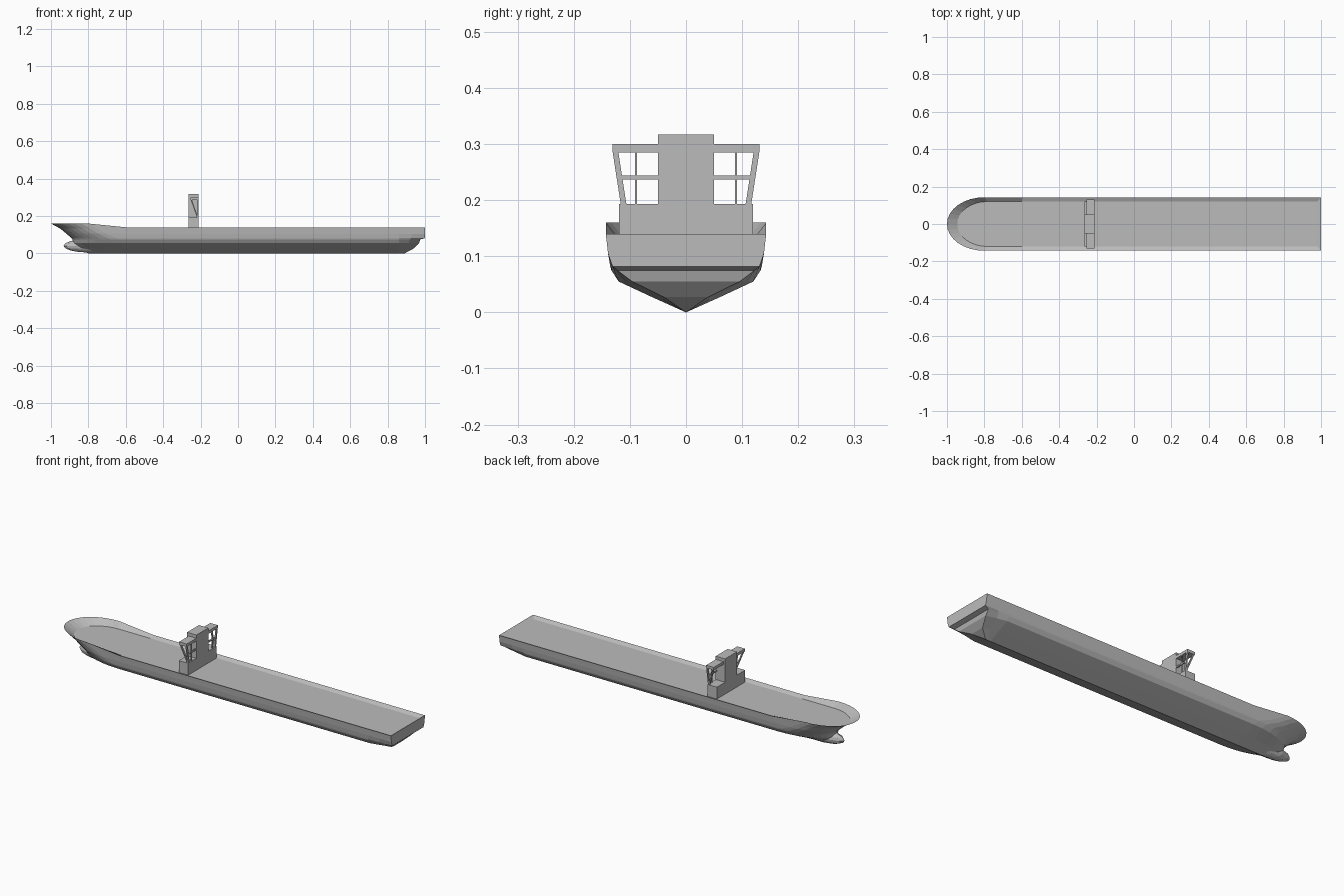
import bpy, bmesh
from math import sin, cos, pi
from mathutils import Vector, Matrix

old = bpy.data.objects.get("Cube")
if old:
    bpy.data.objects.remove(old, do_unlink=True)

grey = bpy.data.materials.new("plain grey")
grey.use_nodes = True
COLOR = (0.5, 0.5, 0.5, 1)
grey.diffuse_color = COLOR
grey.node_tree.nodes["Principled BSDF"].inputs["Base Color"].default_value = COLOR


def finish(name, bm, mirror=False):
    """Turn a bmesh into a flat shaded object, mirrored across the keel on request."""
    bmesh.ops.recalc_face_normals(bm, faces=bm.faces)
    mesh = bpy.data.meshes.new(name)
    bm.to_mesh(mesh)
    bm.free()
    mesh.materials.append(grey)
    obj = bpy.data.objects.new(name, mesh)
    bpy.context.collection.objects.link(obj)
    if mirror:
        mod = obj.modifiers.new("mirror", 'MIRROR')
        mod.use_axis = (False, True, False)
        mod.merge_threshold = 0.0005
    return obj


def box(name, low, high, mirror=False):
    low, high = Vector(low), Vector(high)
    bm = bmesh.new()
    bmesh.ops.create_cube(bm, size=1)
    bm.transform(Matrix.Translation((low + high) / 2) @ Matrix.Diagonal((*(high - low), 1)))
    return finish(name, bm, mirror)


def bar(name, start, end, width, depth):
    """Square bar between two points, on both sides of the ship."""
    start, end = Vector(start), Vector(end)
    span = end - start
    bm = bmesh.new()
    bmesh.ops.create_cube(bm, size=1)
    turn = Vector((0, 0, 1)).rotation_difference(span).to_matrix().to_4x4()
    bm.transform(Matrix.Translation((start + end) / 2) @ turn
                 @ Matrix.Diagonal((depth, width, span.length, 1)))
    return finish(name, bm, True)


# Hull waterlines: height, half width, bow x, entry length, stern x, stern taper, sheer
WATERLINES = [
    (0.0, 0.0, -0.80, 0.18, 0.89, 1.0, 0),
    (0.027, 0.06, -0.86, 0.24, 0.94, 0.65, 0),
    (0.055, 0.12, -0.88, 0.26, 0.968, 0.8, 0),
    (0.075, 0.133, -0.885, 0.25, 0.975, 0.92, 0),
    (0.082, 0.135, -0.89, 0.24, 1.0, 0.97, 0),
    (0.105, 0.139, -0.92, 0.21, 1.0, 1.0, 0.003),
    (0.123, 0.141, -0.95, 0.20, 1.0, 1.0, 0.01),
    (0.14, 0.143, -1.0, 0.20, 1.0, 1.0, 0.02),
    # inner foot of the bulwark, then the deck centre line
    (0.13, 0.12, -0.945, 0.16, 0.98, 1.0, 0),
    (0.13, 0.0, -0.945, 0.16, 0.98, 1.0, 0),
]
ENTRY_STEPS = 8


def waterline(z, half, bow, entry, stern, taper, sheer):
    points = []
    for i in range(ENTRY_STEPS + 1):
        angle = pi / 2 * i / ENTRY_STEPS
        points.append((bow + entry * (1 - cos(angle)), half * sin(angle)))
    points += [(-0.6, half), (0.15, half), (0.86, half)]
    points += [((0.86 + stern) / 2, half * (1 + taper) / 2),
               (stern, half * taper), (stern, half * taper / 2), (stern, 0)]
    return [(x, y, z + sheer * min(1, max(0, (-0.6 - x) / 0.2))) for x, y in points]


# Hull, bulwark and deck
bm = bmesh.new()
rows = [[bm.verts.new(p) for p in waterline(*line)] for line in WATERLINES]
for lower, upper in zip(rows, rows[1:]):
    for i in range(len(lower) - 1):
        bm.faces.new((lower[i], lower[i + 1], upper[i + 1], upper[i]))
bmesh.ops.remove_doubles(bm, verts=bm.verts, dist=0.0002)
bmesh.ops.dissolve_degenerate(bm, edges=bm.edges, dist=0.0002)
finish("hull", bm, True)

# Bulbous bow
bm = bmesh.new()
bmesh.ops.create_uvsphere(bm, u_segments=12, v_segments=8, radius=1)
bm.transform(Matrix.Translation((-0.80, 0, 0.041)) @ Matrix.Diagonal((0.133, 0.036, 0.036, 1)))
finish("bulbous_bow", bm)

# Deckhouse and bridge tower
box("deckhouse", (-0.265, -0.119, 0.125), (-0.21, 0.119, 0.193))
box("bridge_tower", (-0.265, -0.05, 0.19), (-0.21, 0.05, 0.317))

# Bridge wings on open frames
box("wing_roof", (-0.255, 0.05, 0.285), (-0.21, 0.131, 0.3), True)
bar("wing_outer_post", (-0.214, 0.111, 0.191), (-0.214, 0.126, 0.288), 0.01, 0.007)
bar("wing_inner_post", (-0.213, 0.089, 0.191), (-0.213, 0.089, 0.288), 0.004, 0.005)
bar("wing_brace", (-0.216, 0.111, 0.191), (-0.25, 0.126, 0.288), 0.009, 0.006)
box("wing_rail", (-0.217, 0.05, 0.237), (-0.21, 0.117, 0.244), True)
